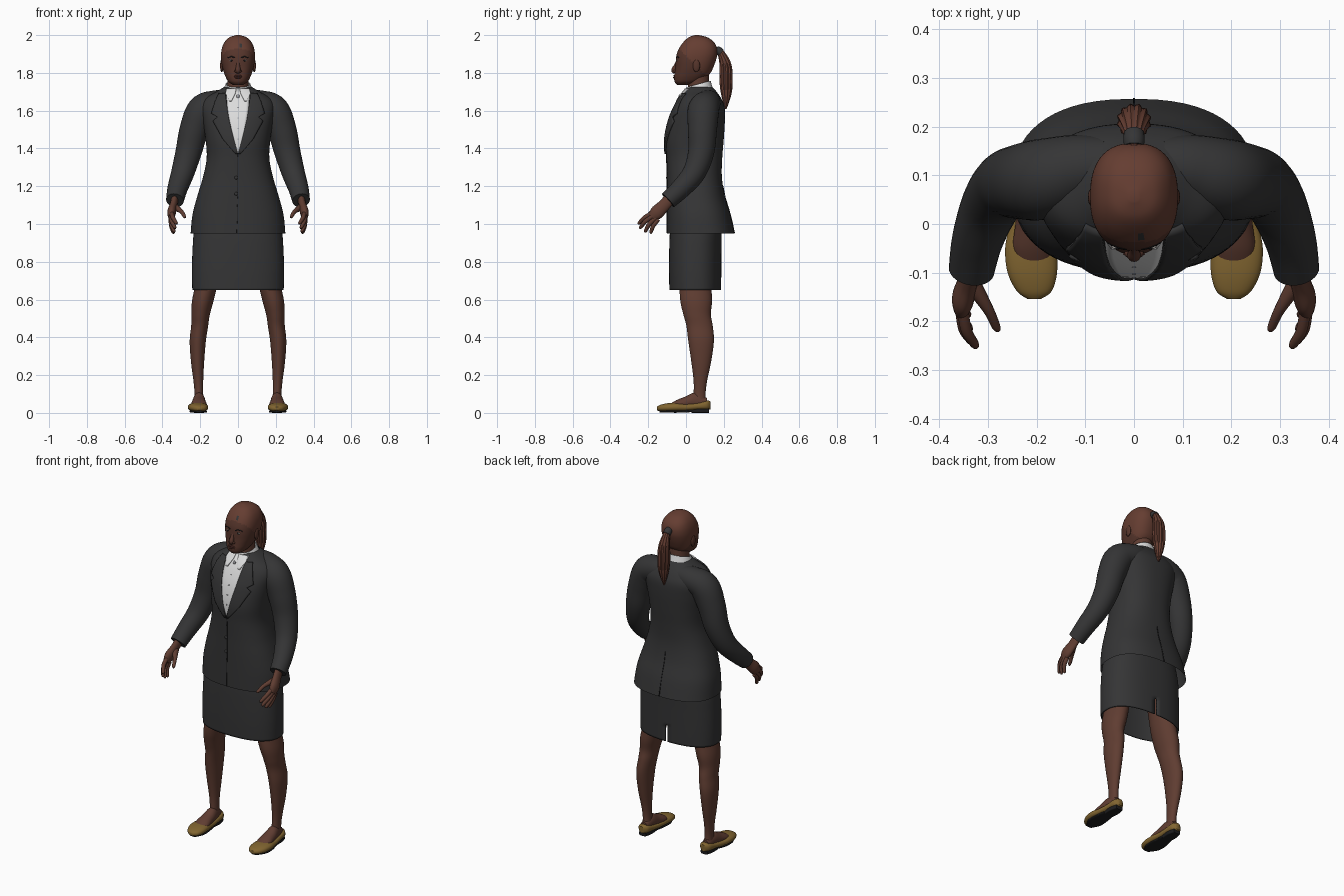
import bpy, bmesh, math
from mathutils import Vector

cube = bpy.data.objects.get("Cube")
if cube:
    bpy.data.objects.remove(cube, do_unlink=True)


def material(name, r, g, b):
    m = bpy.data.materials.new(name)
    m.use_nodes = True
    m.diffuse_color = (r, g, b, 1)
    bsdf = next(n for n in m.node_tree.nodes if n.type == 'BSDF_PRINCIPLED')
    bsdf.inputs["Base Color"].default_value = (r, g, b, 1)
    bsdf.inputs["Roughness"].default_value = 0.7
    return m


SKIN = material("brown_skin", .115, .046, .031)
FACE = material("deep_brown_face", .092, .035, .024)
HAIR = material("reddish_brown_hair", .13, .047, .031)
SUIT = material("charcoal_cloth", .035, .035, .036)
DARK = material("near_black", .012, .012, .013)
SHIRT = material("white_cloth", .72, .72, .72)
SHOE = material("tan_leather", .22, .13, .03)
LIPS = material("dark_lips", .08, .026, .021)
EYE = material("eye_white", .45, .43, .4)
GREY = material("grey_button", .35, .35, .37)


def finish(name, bm, mats, mirror=False, solid=0, angle=50):
    bmesh.ops.recalc_face_normals(bm, faces=bm.faces)
    me = bpy.data.meshes.new(name)
    bm.to_mesh(me)
    bm.free()
    for m in mats:
        me.materials.append(m)
    for p in me.polygons:
        p.use_smooth = True
    me.set_sharp_from_angle(angle=math.radians(angle))
    ob = bpy.data.objects.new(name, me)
    bpy.context.collection.objects.link(ob)
    if mirror:
        ob.modifiers.new("mirror", 'MIRROR').use_mirror_merge = False
    if solid:
        mod = ob.modifiers.new("thickness", 'SOLIDIFY')
        mod.thickness, mod.offset = solid, 0


def dense(secs, k=6):
    # smooth interpolation through the given sections
    pts = [secs[0]] + secs + [secs[-1]]
    out = []
    for quad in zip(pts, pts[1:], pts[2:], pts[3:]):
        for i in range(k):
            t = i / k
            out.append(tuple(q + .5 * t * (r - p + t * (2*p - 5*q + 4*r - s + t * (3*q - p - 3*r + s)))
                             for p, q, r, s in zip(*quad)))
    return out + [secs[-1]]


def skin_rings(rings, caps=True):
    bm = bmesh.new()
    rows = [[bm.verts.new(co) for co in ring] for ring in rings]
    n = len(rows[0])
    for a, b in zip(rows, rows[1:]):
        for i in range(n):
            bm.faces.new((a[i], a[(i+1) % n], b[(i+1) % n], b[i]))
    if caps:
        bm.faces.new(rows[0])
        bm.faces.new(rows[-1])
    return bm


def loft(secs, axis='z', n=48, power=2.2, caps=True):
    # sections: position on axis, centre x, half width, low and high limit
    def pw(v):
        return math.copysign(abs(v) ** (2 / power), v)
    rings = []
    for t, cx, rx, lo, hi in dense(secs):
        ring = []
        for i in range(n):
            a = (i + .5) * math.tau / n
            x, w = cx + rx * pw(math.cos(a)), (lo + hi) / 2 + (hi - lo) / 2 * pw(math.sin(a))
            ring.append((x, w, t) if axis == 'z' else (x, t, w))
        rings.append(ring)
    return skin_rings(rings, caps)


def tube(pts, n=24, flat=1, ridge=0):
    path = dense(pts)
    pos = [Vector(p[:3]) for p in path]
    rings, u = [], None
    for i, p in enumerate(path):
        t = (pos[min(i+1, len(pos)-1)] - pos[max(i-1, 0)]).normalized()
        u = t.orthogonal() if u is None else u - t * u.dot(t)
        u.normalize()
        v = t.cross(u)
        ring = []
        for j in range(n):
            a = j * math.tau / n
            d = (u * math.cos(a) + v * math.sin(a)) * p[3] * (1 + ridge * math.cos(a * n / 4))
            d.x *= flat
            ring.append(pos[i] + d)
        rings.append(ring)
    return skin_rings(rings)


def surface_y(secs, x, z, side, power):
    rows = dense(secs)
    a, b = rows[0], rows[-1]
    for p, q in zip(rows, rows[1:]):
        if p[0] <= z <= q[0]:
            a, b = p, q
    f = min(1, max(0, (z - a[0]) / (b[0] - a[0])))
    _, _, rx, lo, hi = [p + (q - p) * f for p, q in zip(a, b)]
    k = max(0, 1 - min(1, abs(x) / rx) ** power) ** (1 / power)
    return (lo + hi) / 2 + side * (hi - lo) / 2 * k


def patch(name, rows, mat, side=-1, off=.002, thick=.008, mirror=False, cols=8):
    # cloth plate that follows the jacket surface; rows are z, x start, x end
    bm, prev = bmesh.new(), None
    for a, b in zip(rows, rows[1:]):
        for s in range(5):
            z, x0, x1 = [p + (q - p) * s / 4 for p, q in zip(a, b)]
            if s == 0 and prev:
                continue
            cur = []
            for c in range(cols + 1):
                x = x0 + (x1 - x0) * c / cols
                cur.append(bm.verts.new((x, surface_y(TORSO, x, z, side, 2.4) + side * off, z)))
            if prev:
                for c in range(cols):
                    bm.faces.new((prev[c], prev[c+1], cur[c+1], cur[c]))
            prev = cur
    finish(name, bm, [mat], mirror, thick)


def blob(name, centre, size, mat, mirror=False):
    bm = bmesh.new()
    bmesh.ops.create_uvsphere(bm, u_segments=16, v_segments=10, radius=1)
    for v in bm.verts:
        v.co = Vector(centre) + Vector([a * b for a, b in zip(v.co, size)])
    finish(name, bm, [mat], mirror)


# Jacket body, open at the hem
TORSO = [(.95, 0, .251, -.1, .257), (1.05, 0, .241, -.1, .235), (1.15, 0, .215, -.1, .205),
         (1.25, 0, .185, -.1, .19), (1.35, 0, .166, -.103, .192), (1.45, 0, .172, -.107, .2),
         (1.55, 0, .188, -.088, .206), (1.62, 0, .198, -.06, .204), (1.665, 0, .175, -.036, .186),
         (1.7, 0, .115, -.01, .162), (1.725, 0, .075, .01, .14)]
finish("jacket_body", loft(TORSO, n=64, power=2.4, caps=False), [SUIT])
patch("shirt_front", [(1.715, -.064, .064), (1.6, -.055, .055), (1.5, -.037, .037), (1.37, -.002, .002)],
      SHIRT, off=.001, thick=.006)
patch("lapels", [(1.69, .066, .1), (1.65, .061, .12), (1.585, .052, .14), (1.565, .049, .108),
                 (1.545, .045, .132), (1.45, .022, .08), (1.37, 0, .012)], SUIT, off=.005, thick=.01, mirror=True)
patch("shirt_collar_points", [(1.715, .01, .06), (1.69, .014, .066), (1.65, .034, .046)], SHIRT,
      off=.006, thick=.007, mirror=True)
patch("jacket_front_edge", [(1.37, -.002, .0), (1.15, -.003, -.001), (.952, -.007, -.005)], DARK, off=.001, thick=.003, cols=2)
patch("jacket_back_vent", [(1.2, -.001, .001), (.952, -.002, .002)], DARK, side=1, off=.001, thick=.003, cols=2)
for i, z in enumerate((1.245, 1.16)):
    blob(f"jacket_button_{i+1}", (-.01, surface_y(TORSO, 0, z, -1, 2.4), z), (.009, .005, .009), SUIT)
for i in range(4):
    z = 1.615 - i * .055
    blob(f"shirt_button_{i+1}", (0, surface_y(TORSO, 0, z, -1, 2.4) - .003, z), (.004, .003, .004), GREY)
blob("collar_button", (0, surface_y(TORSO, 0, 1.675, -1, 2.4) - .005, 1.675), (.009, .005, .011), GREY)

# Sleeves
finish("sleeves", tube([(.05, .122, 1.652, .058), (.12, .112, 1.636, .072), (.188, .092, 1.6, .083),
                        (.232, .087, 1.5, .077), (.262, .08, 1.38, .069), (.293, .042, 1.27, .061),
                        (.321, -.03, 1.185, .053), (.334, -.095, 1.125, .047)], n=32), [SUIT], mirror=True)

# Skirt with a slit at the back
bm = loft([(.65, 0, .239, -.085, .183), (.75, 0, .241, -.087, .184), (.86, 0, .238, -.086, .185),
           (.96, 0, .23, -.082, .186), (1.06, 0, .205, -.07, .18)], n=96, power=2.4, caps=False)
slit = [f for f in bm.faces if f.calc_center_median().y > .1 and abs(f.calc_center_median().x) < .008
        and f.calc_center_median().z < .75]
for v in {v for f in slit for v in f.verts}:
    v.co.x *= .5
bmesh.ops.delete(bm, geom=slit, context='FACES')
finish("skirt", bm, [SUIT], solid=.006)

# Legs, feet and shoes
finish("legs", loft([(.03, .206, .026, .035, .11), (.1, .207, .023, .04, .104), (.17, .21, .026, .04, .112),
                     (.27, .214, .035, .028, .133), (.38, .213, .043, .012, .148), (.46, .203, .045, .002, .142),
                     (.52, .198, .049, -.014, .132), (.59, .187, .057, -.03, .138), (.68, .168, .059, -.035, .135),
                     (.85, .14, .06, -.035, .135)], n=32, power=2), [SKIN], mirror=True)
finish("feet", loft([(-.09, .207, .03, .02, .044), (-.05, .207, .042, .015, .068), (0, .207, .037, .015, .088),
                     (.05, .206, .031, .015, .108), (.11, .206, .022, .015, .08)], 'y', 24, 2), [SKIN], mirror=True)
finish("shoe_uppers", loft([(-.154, .205, .014, .014, .032), (-.138, .205, .036, .009, .042),
                            (-.1, .209, .051, .006, .051), (-.05, .212, .053, .006, .054), (0, .21, .046, .008, .05),
                            (.06, .207, .039, .014, .055), (.11, .206, .033, .015, .066), (.131, .206, .014, .02, .06)],
                           'y', 32, 2.4), [SHOE], mirror=True)
finish("shoe_soles", loft([(-.14, .205, .018, .003, .014), (-.09, .209, .044, .001, .014),
                           (-.03, .211, .044, .001, .014), (.03, .208, .034, .004, .018)], 'y', 24, 4),
       [DARK], mirror=True)
finish("shoe_heels", loft([(.03, .207, .03, 0, .024), (.08, .206, .032, 0, .024), (.122, .206, .022, 0, .024)],
                          'y', 24, 6), [DARK], mirror=True)

# Hands
finish("palms", tube([(.333, -.08, 1.14, .031), (.342, -.12, 1.095, .033), (.352, -.155, 1.06, .037),
                      (.354, -.18, 1.035, .024)], flat=.6), [SKIN], mirror=True)
fingers = {"index": ((.352, -.175, 1.06), (.325, -.255, 1.0)), "middle": ((.356, -.172, 1.045), (.333, -.247, .977)),
           "ring": ((.357, -.16, 1.033), (.338, -.22, .957)), "little": ((.354, -.147, 1.025), (.342, -.19, .95)),
           "thumb": ((.335, -.12, 1.09), (.278, -.22, 1.035))}
for name, (base, tip) in fingers.items():
    a, b = Vector(base), Vector(tip)
    thumb = name == "thumb"
    mid = a.lerp(b, .5) + Vector((-.006 if thumb else .006, -.004, .004))
    pts = [(*a, .019 if thumb else .012), (*mid, .0115), (*a.lerp(b, .9), .009), (*b, .004)]
    finish(f"{name}s" if thumb else f"{name}_fingers", tube(pts, n=12), [SKIN], mirror=True)

# Neck and shirt collar, lower at the throat
finish("neck", loft([(1.66, 0, .06, .012, .13), (1.72, 0, .056, .01, .124), (1.8, 0, .056, .006, .122)], power=2), [SKIN])
bm = loft([(1.68, 0, .094, -.02, .152), (1.72, 0, .078, -.004, .138),
           (1.758, 0, .063, .003, .128)], power=2, caps=False)
for v in bm.verts:
    v.co.z += (v.co.y - .128) * .28
finish("shirt_collar", bm, [SHIRT], solid=.005)

# Head, with the scalp coloured above a sloping hairline and a dark mark on it
HEAD = [(1.736, 0, .026, -.047, .02), (1.752, 0, .05, -.06, .07), (1.775, 0, .064, -.063, .105),
        (1.8, 0, .074, -.06, .13), (1.83, 0, .083, -.056, .145), (1.865, 0, .089, -.054, .158),
        (1.9, 0, .09, -.049, .166), (1.935, 0, .084, -.034, .163), (1.965, 0, .07, -.012, .146),
        (1.988, 0, .046, .014, .114), (2.0, 0, .01, .046, .068)]
bm = loft(HEAD, power=2.4)
for f in bm.faces:
    c = f.calc_center_median()
    f.material_index = int(c.z > 1.93 - (c.y + .04))
    if c.y < .03 and 0 < c.x < .02 and 1.937 < c.z < 1.957:
        f.material_index = 2
finish("head", bm, [FACE, HAIR, SUIT])


def face_y(x, z):
    return surface_y(HEAD, x, z, -1, 2.4)


finish("nose", tube([(0, -.044, 1.862, .008), (0, -.053, 1.84, .01), (0, -.064, 1.815, .014),
                     (0, -.058, 1.802, .01)], n=16), [FACE])
blob("nostrils", (.01, -.058, 1.809), (.01, .012, .008), FACE, True)
blob("eyes", (.034, face_y(.034, 1.866) + .002, 1.866), (.012, .004, .005), EYE, True)
blob("irises", (.034, face_y(.034, 1.866) - .001, 1.866), (.005, .002, .005), DARK, True)
brow = [(x, face_y(x, z) + .001, z, .003) for x, z in ((.016, 1.88), (.035, 1.886), (.055, 1.88))]
finish("eyebrows", tube(brow, n=8), [DARK], mirror=True)
blob("upper_lip", (0, face_y(0, 1.784) + .001, 1.784), (.023, .006, .005), LIPS)
blob("lower_lip", (0, face_y(0, 1.775) + .001, 1.775), (.02, .007, .005), LIPS)
blob("ears", (.086, .055, 1.838), (.009, .019, .034), FACE, True)

# Ponytail and hair tie
finish("ponytail", tube([(0, .15, 1.922, .018), (0, .182, 1.908, .018), (0, .208, 1.845, .03), (0, .212, 1.765, .034),
                         (0, .213, 1.69, .027), (0, .21, 1.61, .005)], n=48, ridge=.07), [HAIR])
finish("hair_tie", tube([(0, .16, 1.922, .02), (0, .172, 1.917, .022), (0, .186, 1.906, .021)]), [SUIT])
